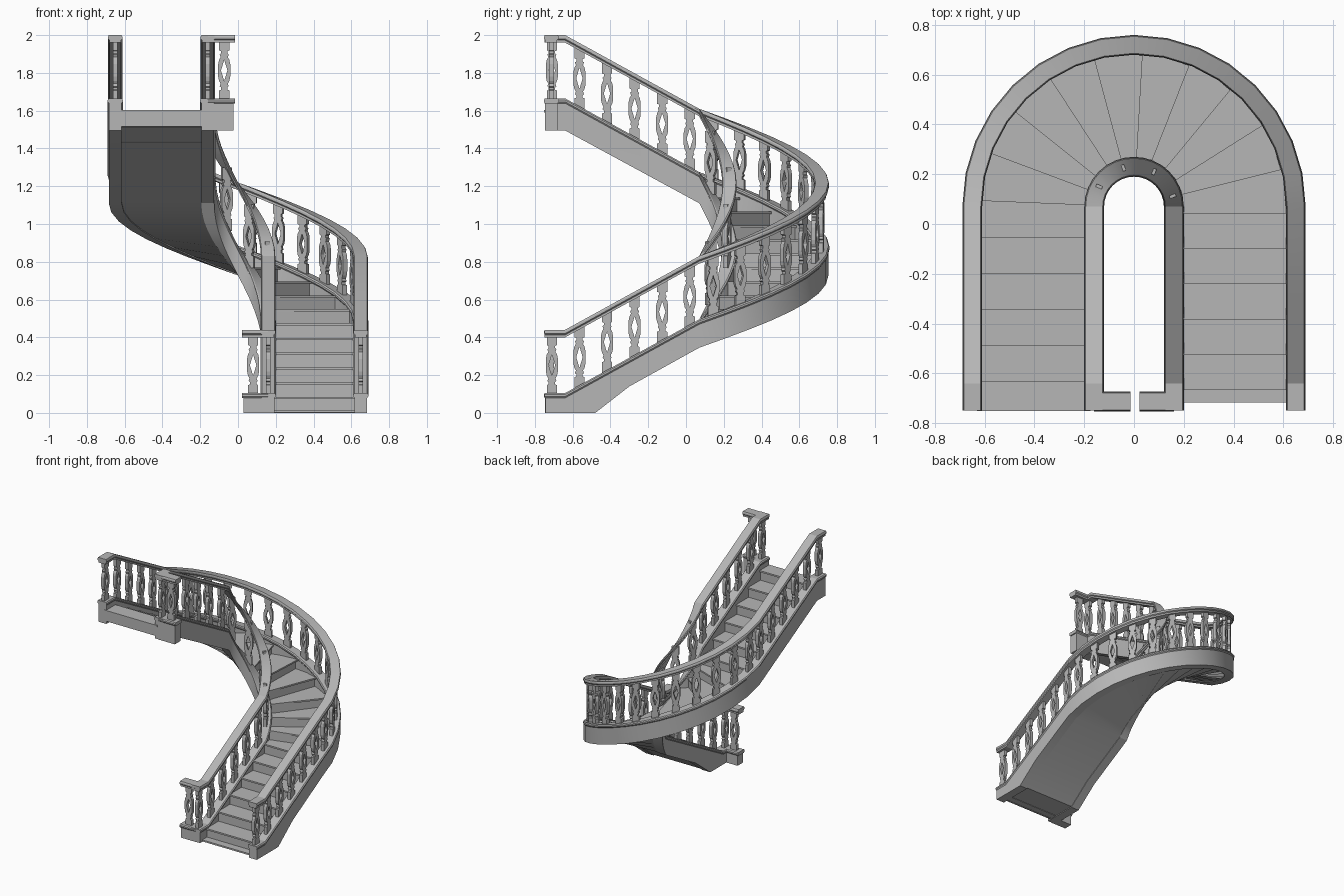
import bpy, bmesh
from math import pi, sin, cos, radians
from mathutils import Vector

if "Cube" in bpy.data.objects:
    bpy.data.objects.remove(bpy.data.objects["Cube"])

stone = bpy.data.materials.new("light_grey_stone")
stone.use_nodes = True
GREY = (0.47, 0.47, 0.47, 1)
stone.diffuse_color = GREY
stone.node_tree.nodes["Principled BSDF"].inputs["Base Color"].default_value = GREY

# Station s along the stair: s < 0 lower flight, 0..1 half-turn, s > 1 upper flight
TURN_Y = 0.07
START, END = -0.82, 1.82
OUTER, INNER = 0.65, 0.16
CAP_LINE = [(START, 0.105), (-0.71, 0.105), (0, 0.495), (1, 1.275), (1.71, 1.665), (END, 1.665)]
BOTTOM_LINE = [(START, 0), (-0.55, 0), (-0.37, 0.14), (0, 0.345), (1, 1.11), (1.71, 1.495), (END, 1.495)]
ARC = 16
STATIONS = [START, -0.71, -0.55, -0.37] + [i / ARC for i in range(ARC + 1)] + [1.71, END]


def at(r, s, z):
    if s < 0:
        return Vector((r, TURN_Y + s, z))
    if s > 1:
        return Vector((-r, TURN_Y - (s - 1), z))
    return Vector((r * cos(pi * s), TURN_Y + r * sin(pi * s), z))


def lerp_line(line, s):
    for (a, za), (b, zb) in zip(line, line[1:]):
        if s <= b:
            return za + (zb - za) * max(0, s - a) / (b - a)
    return line[-1][1]


def cap_z(s):
    return lerp_line(CAP_LINE, s)


def bottom_z(s):
    return lerp_line(BOTTOM_LINE, s)


def add_object(name, mesh):
    ob = bpy.data.objects.new(name, mesh)
    bpy.context.collection.objects.link(ob)
    return ob


def finish(name, bm):
    bmesh.ops.recalc_face_normals(bm, faces=bm.faces)
    mesh = bpy.data.meshes.new(name)
    bm.to_mesh(mesh)
    bm.free()
    mesh.materials.append(stone)
    return mesh


def loft(name, rings):
    """Solid skinned through closed rings of points."""
    bm = bmesh.new()
    loops = [[bm.verts.new(p) for p in ring] for ring in rings]
    n = len(loops[0])
    for a, b in zip(loops, loops[1:]):
        for i in range(n):
            j = (i + 1) % n
            bm.faces.new((a[i], a[j], b[j], b[i]))
    bm.faces.new(loops[0])
    bm.faces.new(loops[-1])
    return add_object(name, finish(name, bm))


def sweep(name, centre, section, stations):
    return loft(name, [[at(centre + u, s, z) for u, z in section(s)] for s in stations])


# Mouldings, as (half width, height above the cap line)
RAIL = [(0.031, 0.295), (0.031, 0.308), (0.038, 0.315), (0.038, 0.326), (0.034, 0.335)]
CAP = [(0.034, -0.026), (0.040, -0.018), (0.040, -0.008), (0.034, 0)]


def moulding(shape):
    both = shape + [(-u, z) for u, z in reversed(shape)]
    return lambda s: [(u, cap_z(s) + z) for u, z in both]


def stringer_section(s):
    top, low = cap_z(s) - 0.02, bottom_z(s)
    return [(0.034, low), (0.034, top), (-0.034, top), (-0.034, low)]


PARTS = [("handrail", moulding(RAIL), 0), ("stringer_cap", moulding(CAP), 0),
         ("stringer", stringer_section, 0.005)]
smooth = []
for side, centre in (("outer", OUTER), ("inner", INNER)):
    for part, section, inset in PARTS:
        run = [START + inset] + STATIONS[1:-1] + [END - inset]
        smooth.append(sweep(f"{side}_{part}", centre, section, run))

# Short returns at the foot and head of the inner balustrade
RETURN_Y = -0.713
for label, s, x_end, x_in in (("lower", START, 0.022, INNER), ("upper", END, -0.015, -INNER)):
    for part, section, inset in PARTS:
        tip = x_end + (inset * 1.6 if x_in > 0 else -inset * 1.6)
        loft(f"{label}_return_{part}",
             [[(x, RETURN_Y + u, z) for u, z in section(s)] for x in (tip, x_in)])

# Flat cut-out baluster: rows of (height, half width, half width of hole)
half = [(-0.02, 0.027, 0), (0.042, 0.027, 0), (0.046, 0.017, 0), (0.058, 0.017, 0),
        (0.064, 0.024, 0), (0.078, 0.019, 0), (0.092, 0.027, 0), (0.115, 0.032, 0.007)]
MID = 0.148
rows = half + [(MID, 0.032, 0.017)] + [(2 * MID - z, w, h) for z, w, h in reversed(half)]
bm = bmesh.new()
for (za, wa, ha), (zb, wb, hb) in zip(rows, rows[1:]):
    for side in (-1, 1):
        pts = [(ha, za), (wa, za), (wb, zb), (hb, zb)]
        bm.faces.new([bm.verts.new((side * x, 0, z)) for x, z in pts])
# close the hole into a pointed diamond
bmesh.ops.remove_doubles(bm, verts=bm.verts, dist=0.0005)
bmesh.ops.recalc_face_normals(bm, faces=bm.faces)
THICK = 0.026
front = list(bm.faces)
back = bmesh.ops.extrude_face_region(bm, geom=front, use_keep_orig=True)["geom"]
for v in back:
    if isinstance(v, bmesh.types.BMVert):
        v.co.y += THICK
for v in bm.verts:
    v.co.y -= THICK / 2
baluster_mesh = finish("baluster", bm)


def place_baluster(name, position, turn):
    ob = add_object(name, baluster_mesh)
    ob.location = position
    ob.rotation_euler.z = turn


for side, r, count in (("outer", OUTER, 14), ("inner", INNER, 4)):
    flight = [-0.78 + 0.146 * k for k in range(6)]
    spots = flight + [(k + 0.5) / count for k in range(count)] + [1 - s for s in flight]
    for s in spots:
        place_baluster(f"{side}_baluster", at(r, s, cap_z(s)), pi / 2 + pi * min(max(s, 0), 1))
for x, s in ((0.08, START), (-0.073, END)):
    place_baluster("return_baluster", (x, RETURN_Y, cap_z(s)), 0)

# Steps: straight flight, ten winders, straight flight
R_IN, R_OUT = 0.175, 0.63
risers = [-0.73 + 0.142 * k for k in range(6)]
risers += [0.086 + 0.101 * k for k in range(9)] + [0.995]
risers += [1.13 + 0.145 * k for k in range(5)]
heights = [0.085]
for k in range(1, len(risers)):
    heights.append(heights[-1] + (0.0738 if 6 <= k <= 15 else 0.078))
risers = [-0.78] + risers + [END - 0.005]
heights = [0.015] + heights


def step_block(name, s0, s1, z0, z1):
    loft(name, [[at(r, s, z) for r, z in ((R_IN, z0), (R_OUT, z0), (R_OUT, z1), (R_IN, z1))]
                for s in (s0, s1)])


below = 0
for k, z in enumerate(heights):
    s0, s1 = risers[k], risers[k + 1]
    step_block("tread", s0 - 0.008, s1 + 0.006, z - 0.012, z)
    step_block("riser", s0, s0 + 0.006, max(below - 0.01, 0), z - 0.006)
    below = z

# Head of the stair and smooth underside
step_block("top_fascia", END - 0.016, END - 0.006, 1.515, 1.6)


def soffit_section(s):
    z = bottom_z(s) + (0.02 if s > 1.5 else 0.006)
    return [(R_IN, z), (R_OUT, z), (R_OUT, z + 0.004), (R_IN, z + 0.004)]


smooth.append(sweep("soffit", 0, soffit_section, [-0.78] + STATIONS[1:-1] + [END - 0.006]))

# Soft shading round the turn, crisp moulding edges
bpy.ops.object.select_all(action="DESELECT")
for ob in smooth:
    ob.select_set(True)
bpy.context.view_layer.objects.active = smooth[0]
bpy.ops.object.shade_smooth_by_angle(angle=radians(25))
